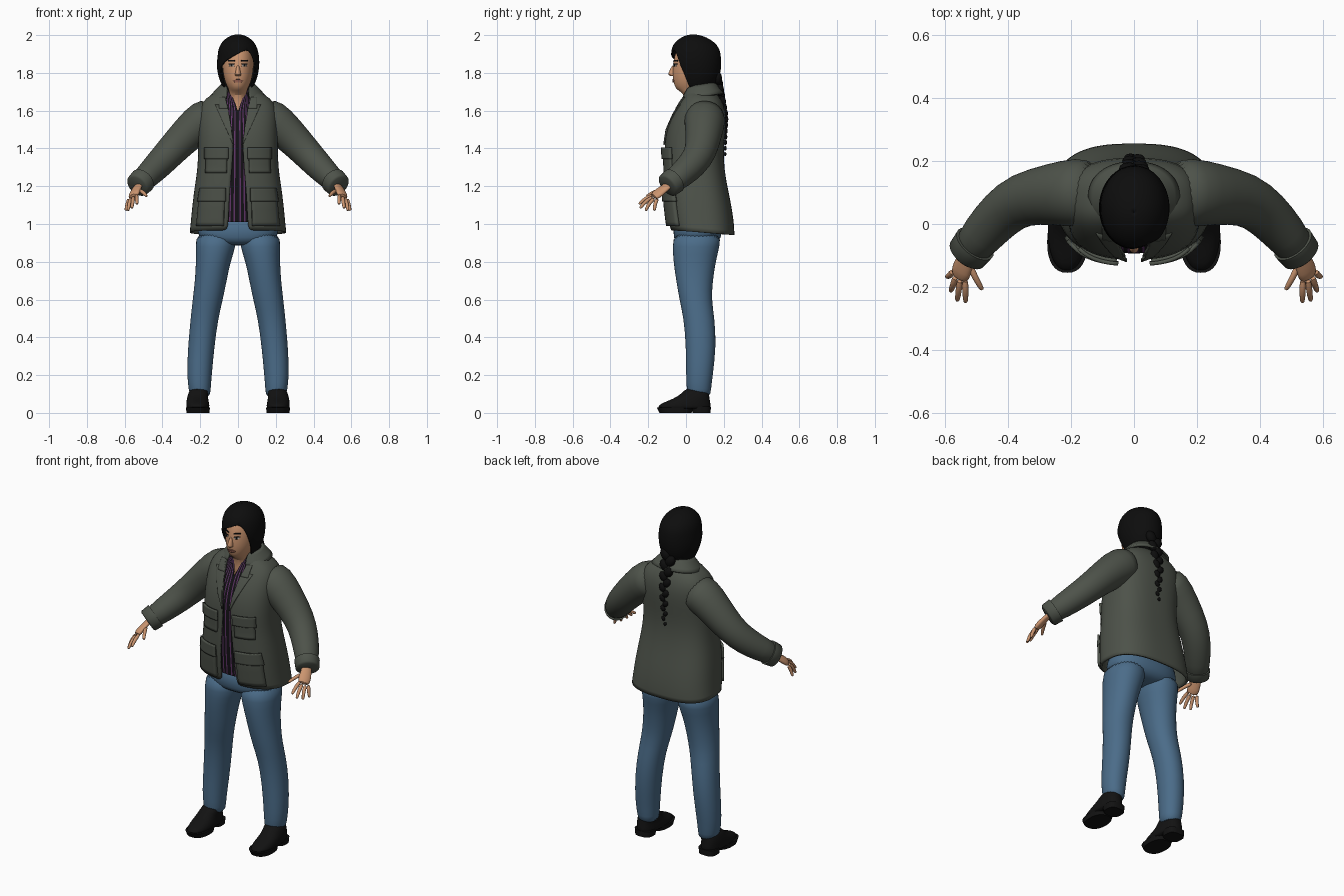
import bpy, bmesh, math
from mathutils import Vector, Matrix

if "Cube" in bpy.data.objects:
    bpy.data.objects.remove(bpy.data.objects["Cube"])


def material(name, *rgb):
    mat = bpy.data.materials.new(name)
    mat.use_nodes = True
    mat.diffuse_color = (*rgb, 1)
    mat.node_tree.nodes["Principled BSDF"].inputs["Base Color"].default_value = (*rgb, 1)
    return mat


JACKET = material("olive_grey_cloth", .075, .085, .068)
DENIM = material("blue_denim", .07, .15, .25)
SKIN = material("skin", .6, .3, .16)
HAIR = material("black_hair", .004, .004, .004)
LEATHER = material("black_leather", .006, .006, .006)
SHIRT = material("black_shirt", .007, .006, .008)
PURPLE = material("purple_stripe", .12, .035, .14)
LIPS = material("lips", .33, .13, .09)
WHITE = material("eye_white", .55, .5, .45)


def finish(name, bm, mats, mirror=False, smooth=1, thick=0):
    """Turn a bmesh into a smooth-shaded object with its modifiers."""
    mesh = bpy.data.meshes.new(name)
    bm.to_mesh(mesh)
    bm.free()
    obj = bpy.data.objects.new(name, mesh)
    bpy.context.collection.objects.link(obj)
    for mat in mats:
        mesh.materials.append(mat)
    if mirror:
        obj.modifiers.new("mirror", 'MIRROR').use_mirror_merge = False
    if smooth:
        sub = obj.modifiers.new("smooth", 'SUBSURF')
        sub.levels = sub.render_levels = smooth
    if thick:
        shell = obj.modifiers.new("thickness", 'SOLIDIFY')
        shell.thickness = thick
        shell.offset = 0
    bpy.ops.object.select_all(action='DESELECT')
    obj.select_set(True)
    bpy.context.view_layer.objects.active = obj
    bpy.ops.object.shade_smooth_by_angle(angle=math.radians(60))
    return obj


def skin_rows(bm, rows, closed, stripe=None):
    """Bridge successive rows of points with quads."""
    rows = [[bm.verts.new(p) for p in row] for row in rows]
    n = len(rows[0])
    for low, high in zip(rows, rows[1:]):
        for j in range(n if closed else n - 1):
            k = (j + 1) % n
            face = bm.faces.new((low[j], low[k], high[k], high[j]))
            if stripe:
                face.material_index = stripe(j)


def cap_ends(bm):
    bmesh.ops.holes_fill(bm, edges=[e for e in bm.edges if e.is_boundary], sides=0)
    bmesh.ops.recalc_face_normals(bm, faces=bm.faces)


def loft(name, mats, rings, power=1, n=32, cap=True, tilt=0, stripe=None, **kw):
    """Rings: height, centre x, half width, front y, back y, then optional
    left and right limits of a front opening, as fractions of half width."""
    rows = []
    for z, cx, rx, front, back, *gap in rings:
        left, right = gap if len(gap) == 2 else (-gap[0], gap[0]) if gap else (0, 0)
        angle = lambda u: math.acos(math.copysign(abs(u) ** (1 / power), u))
        start, end = -angle(right), math.tau - angle(left)
        cy, ry, row = (front + back) / 2, (back - front) / 2, []
        for j in range(n + 1):
            t = start + (end - start) * j / n
            c, s = math.cos(t), math.sin(t)
            x = cx + rx * math.copysign(abs(c) ** power, c)
            y = cy + ry * math.copysign(abs(s) ** power, s)
            row.append((x, y, z + tilt * (y - cy)))
        rows.append(row)
    bm = bmesh.new()
    skin_rows(bm, rows, False, stripe)
    bmesh.ops.remove_doubles(bm, verts=bm.verts, dist=.00005)
    if cap:
        cap_ends(bm)
    return finish(name, bm, mats, **kw)


def tube(name, mat, path, side=(0, 1, 0), flat=1, n=16, **kw):
    """Sweep an ellipse along points given as x, y, z, radius."""
    pts, rows = [Vector(p[:3]) for p in path], []
    for i, p in enumerate(pts):
        along = (pts[min(i + 1, len(pts) - 1)] - pts[max(i - 1, 0)]).normalized()
        wide = Vector(side)
        wide = (wide - along * wide.dot(along)).normalized()
        up = along.cross(wide)
        angles = [math.tau * j / n for j in range(n)]
        rows.append([p + path[i][3] * (wide * math.cos(a) + up * flat * math.sin(a)) for a in angles])
    bm = bmesh.new()
    skin_rows(bm, rows, True)
    cap_ends(bm)
    return finish(name, bm, [mat], mirror=True, **kw)


def front_y(rings, power, x, z):
    """Front surface of a loft at a given x and height."""
    for a, b in zip(rings, rings[1:]):
        if a[0] <= z <= b[0]:
            f = (z - a[0]) / (b[0] - a[0])
            rx, front, back = [a[k] + (b[k] - a[k]) * f for k in (2, 3, 4)]
            c = min(abs(x) / rx, 1) ** (1 / power)
            return (front + back) / 2 - (back - front) / 2 * math.sqrt(1 - c * c) ** power


def patch(name, mat, rings, power, low, high, lift, thick, mirror=True):
    """Plate hugging a loft's front; low and high are (z, inner x, outer x)."""
    rows, steps = [], 8
    for i in range(steps + 1):
        z, xa, xb = [a + (b - a) * i / steps for a, b in zip(low, high)]
        xs = [xa + (xb - xa) * j / steps for j in range(steps + 1)]
        rows.append([(x, front_y(rings, power, x, z) - lift, z) for x in xs])
    bm = bmesh.new()
    skin_rows(bm, rows, False)
    return finish(name, bm, [mat], mirror=mirror, smooth=0, thick=thick)


# Jacket body, open down the front
jacket = [(.955, 0, .25, -.075, .25, .22), (1, 0, .245, -.088, .25, .21),
          (1.1, 0, .236, -.1, .237, .2), (1.2, 0, .223, -.105, .215, .18),
          (1.3, 0, .207, -.105, .197, .15), (1.4, 0, .205, -.11, .192, .12),
          (1.5, 0, .205, -.095, .203, .16), (1.58, 0, .205, -.06, .207, .25),
          (1.64, 0, .19, -.025, .195, .32), (1.68, 0, .14, 0, .17, .5),
          (1.705, 0, .08, .01, .145, .75)]
loft("jacket_body", [JACKET], jacket, power=.75, n=48, cap=False, tilt=-.08, thick=.012)
loft("collar", [JACKET], [(1.675, 0, .142, -.025, .195, .42), (1.71, 0, .112, -.01, .17, .5),
                          (1.735, 0, .086, .005, .15, .65)],
     power=.9, cap=False, tilt=.15, thick=.012)
patch("lapels", JACKET, jacket, .75, (1.42, .022, .026), (1.63, .055, .12), .009, .01)
patch("lapel_tips", JACKET, jacket, .75, (1.61, .055, .1), (1.67, .068, .1), .011, .01)
patch("chest_pockets", JACKET, jacket, .75, (1.27, .06, .17), (1.39, .055, .165), .01, .014)
patch("chest_pocket_flaps", JACKET, jacket, .75, (1.345, .05, .175), (1.405, .05, .175), .018, .012)
patch("hip_pockets", JACKET, jacket, .75, (.99, .075, .215), (1.16, .07, .2), .012, .02)
patch("hip_pocket_flaps", JACKET, jacket, .75, (1.12, .065, .212), (1.19, .065, .2), .022, .012)

# Sleeves and cuffs
tube("sleeves", JACKET, [(.12, .1, 1.575, .1), (.18, .1, 1.555, .113), (.26, .095, 1.485, .098),
                         (.36, .08, 1.38, .085), (.42, .035, 1.315, .079),
                         (.48, -.03, 1.255, .07), (.53, -.095, 1.205, .06)], flat=.97, n=24)
tube("cuffs", JACKET, [(.505, -.063, 1.23, .07), (.53, -.095, 1.205, .066),
                       (.534, -.1, 1.201, .055)], n=24, smooth=0)

# Striped shirt, open at the throat
shirt = [(1.01, 0, .2, -.076, .2), (1.2, 0, .19, -.092, .18), (1.3, 0, .18, -.092, .17),
         (1.4, 0, .18, -.096, .17), (1.5, 0, .17, -.082, .17), (1.58, 0, .15, -.046, .17),
         (1.63, 0, .11, -.016, .16, .08), (1.67, 0, .08, -.006, .145, .35),
         (1.71, 0, .064, -.002, .13, .6)]
loft("shirt", [SHIRT, PURPLE], shirt, n=160, cap=False, stripe=lambda j: int(j % 3 == 1))

# Jeans
loft("jeans_seat", [DENIM], [(.885, 0, .09, -.02, .13), (.905, 0, .19, -.06, .175),
                             (.95, 0, .222, -.07, .195), (1.06, 0, .2, -.06, .19)], power=.85)
loft("jeans_legs", [DENIM], [(.08, .2, .052, .01, .128), (.12, .203, .058, .004, .132),
                             (.2, .205, .066, 0, .142), (.35, .195, .07, 0, .16),
                             (.5, .178, .073, -.012, .152), (.6, .16, .08, -.035, .135),
                             (.7, .144, .084, -.052, .142), (.8, .131, .091, -.067, .157),
                             (.88, .118, .107, -.071, .178), (.96, .116, .106, -.068, .19)],
     power=.95, mirror=True)

# Shoes with separate heel and sole
loft("shoe_uppers", [LEATHER], [(.018, .212, .056, -.14, .122), (.03, .213, .062, -.152, .13),
                                (.05, .213, .061, -.135, .13), (.075, .215, .056, -.065, .125),
                                (.1, .211, .053, -.025, .122), (.135, .205, .047, .002, .118)],
     power=.85, mirror=True)
loft("shoe_soles", [LEATHER], [(0, .212, .06, -.14, .03), (.028, .212, .064, -.155, .04)],
     power=.85, mirror=True, smooth=0)
loft("shoe_heels", [LEATHER], [(0, .213, .052, .035, .13), (.035, .213, .056, .03, .132)],
     power=.7, mirror=True, smooth=0)

# Head and neck
head = [(1.56, 0, .065, -.02, .13), (1.63, 0, .058, -.006, .12), (1.69, 0, .052, -.008, .11),
        (1.708, 0, .046, -.046, .11), (1.73, 0, .06, -.062, .12), (1.77, 0, .074, -.07, .13),
        (1.81, 0, .081, -.071, .15), (1.86, 0, .084, -.067, .16), (1.92, 0, .078, -.055, .155),
        (1.97, 0, .045, -.01, .11)]
loft("head", [SKIN], head)
loft("nose", [SKIN], [(1.782, 0, .012, -.084, -.05), (1.79, 0, .018, -.096, -.05),
                      (1.805, 0, .013, -.091, -.05), (1.845, 0, .008, -.073, -.045)], n=16)
patch("eye_whites", WHITE, head, 1, (1.834, .02, .046), (1.845, .022, .046), .001, .003)
patch("irises", HAIR, head, 1, (1.834, .028, .038), (1.846, .028, .038), .002, .004)
patch("eyelids", HAIR, head, 1, (1.845, .018, .05), (1.849, .02, .05), .002, .004)
patch("eyebrows", HAIR, head, 1, (1.861, .016, .052), (1.868, .018, .05), .001, .004)
patch("upper_lip", LIPS, head, 1, (1.758, -.026, .026), (1.766, -.012, .012), .002, .005, False)
patch("lower_lip", LIPS, head, 1, (1.749, -.014, .014), (1.757, -.025, .025), .003, .005, False)

# Hair cap with a side-swept fringe
loft("hair", [HAIR], [(1.72, 0, .074, -.03, .14, .92), (1.76, 0, .093, -.05, .167, .88),
                      (1.8, 0, .104, -.067, .178, .85), (1.84, 0, .109, -.08, .183, -.82, .8),
                      (1.87, 0, .109, -.084, .183, -.55, .76), (1.9, 0, .106, -.083, .18, -.02, .68),
                      (1.93, 0, .099, -.075, .172, .48, .48), (1.96, 0, .083, -.055, .148, .48, .48),
                      (1.985, 0, .056, -.025, .108, .48, .48), (1.998, 0, .025, .01, .065, .48, .48),
                      (2, 0, .001, .037, .039, .48, .48)], n=48, cap=False, thick=.008)
loft("hair_nape", [HAIR], [(1.69, 0, .05, .07, .15), (1.73, 0, .072, .04, .162),
                           (1.8, 0, .09, .05, .17)])

# Plaited braid, its tail sinking into the jacket
bm = bmesh.new()
count = 14
for i in range(count):
    f = i / (count - 1)
    size = .036 * (1 - .7 * f)
    place = Matrix.Translation((.5 * size * (-1) ** i, .168 + .045 * min(1, f * 2) - .006 * f, 1.77 - .4 * f))
    turn = Matrix.Rotation(.6 * (-1) ** i, 4, 'Y')
    bmesh.ops.create_icosphere(bm, subdivisions=2, radius=size,
                               matrix=place @ turn @ Matrix.Diagonal((.85, .65, 1.1, 1)))
finish("braid", bm, [HAIR], smooth=0)

# Hands
across = (.04, .028, -.017)
tube("palms", SKIN, [(.522, -.085, 1.213, .03), (.536, -.115, 1.188, .03),
                     (.548, -.145, 1.165, .036), (.556, -.175, 1.14, .033)], side=across, flat=.5)
fingers = {"little": ((.576, -.15, 1.135), (.595, -.168, 1.07)),
           "ring": ((.567, -.165, 1.138), (.583, -.215, 1.07)),
           "middle": ((.553, -.173, 1.145), (.562, -.245, 1.083)),
           "index": ((.537, -.172, 1.153), (.535, -.25, 1.105)),
           "thumb": ((.525, -.125, 1.18), (.482, -.21, 1.147))}
for name, (base, tip) in fingers.items():
    a, b = Vector(base), Vector(tip)
    bend = Vector((0, -.006, .006))
    tube(name + "_fingers", SKIN, [(*a, .012), (*(a.lerp(b, .5) + bend), .011),
                                   (*a.lerp(b, .9), .009), (*b, .006)], side=across, n=8)
